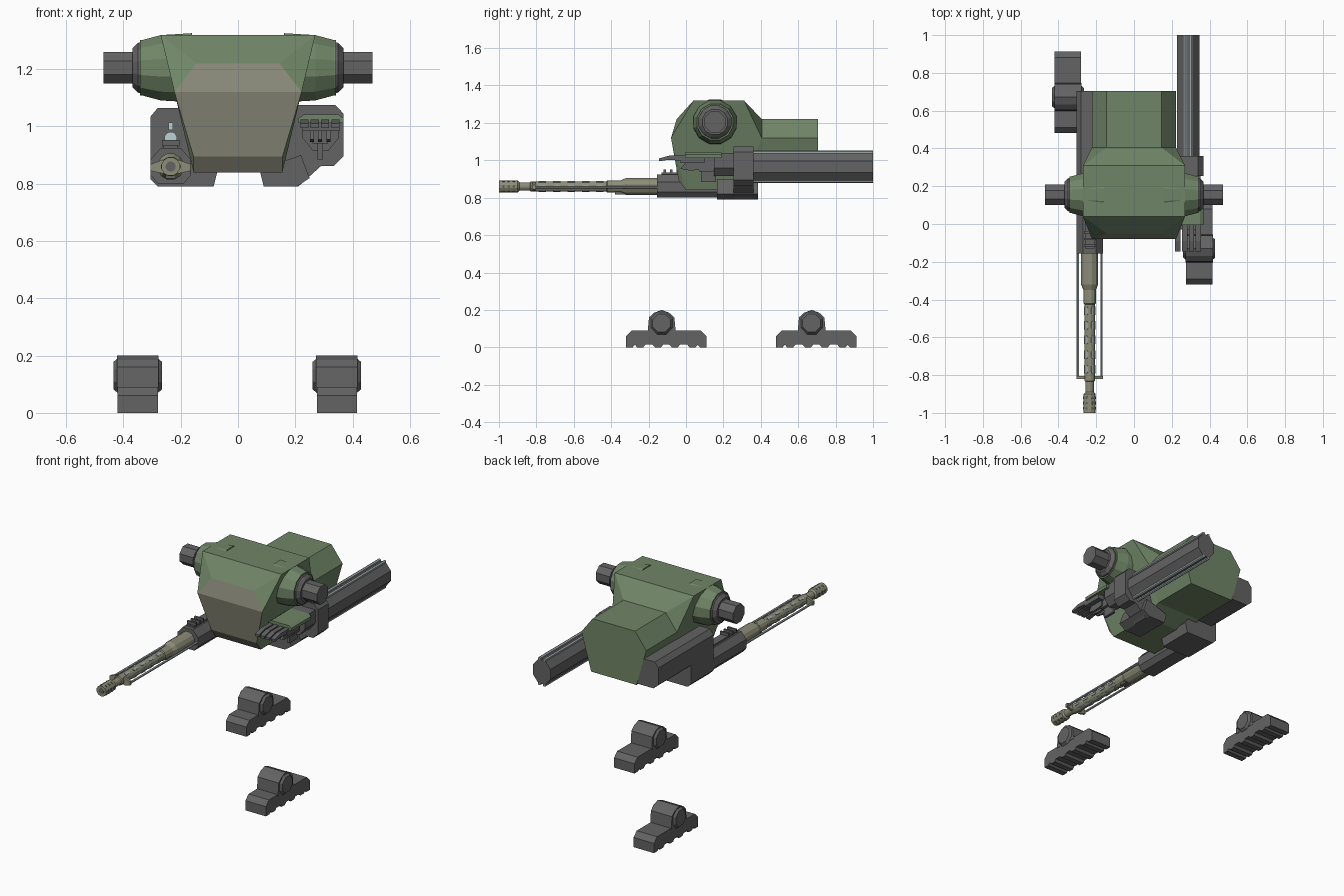
import bpy, bmesh, math
from mathutils import Vector

if "Cube" in bpy.data.objects:
    bpy.data.objects.remove(bpy.data.objects["Cube"], do_unlink=True)


def material(name, r, g, b):
    m = bpy.data.materials.new(name)
    m.use_nodes = True
    m.diffuse_color = (r, g, b, 1)
    m.node_tree.nodes["Principled BSDF"].inputs["Base Color"].default_value = (r, g, b, 1)
    return m


GREEN = material("armour green", .16, .235, .135)
TAN = material("warm grey plate", .25, .25, .19)
KHAKI = material("barrel khaki", .27, .27, .19)
DARK = material("dark grey metal", .125, .125, .125)
STEEL = material("pale steel", .34, .39, .40)
LAMP = material("pale blue lamp", .5, .65, .68)


def finish(name, bm, *mats):
    bmesh.ops.recalc_face_normals(bm, faces=bm.faces[:])
    me = bpy.data.meshes.new(name)
    bm.to_mesh(me)
    bm.free()
    for m in mats:
        me.materials.append(m)
    ob = bpy.data.objects.new(name, me)
    bpy.context.collection.objects.link(ob)
    return ob


def loft(name, rings, mat):
    """Join rings of equal length and cap both ends."""
    bm = bmesh.new()
    vs = [[bm.verts.new(p) for p in ring] for ring in rings]
    n = len(vs[0])
    for a, b in zip(vs, vs[1:]):
        for i in range(n):
            bm.faces.new((a[i], a[(i + 1) % n], b[(i + 1) % n], b[i]))
    bm.faces.new(vs[0])
    bm.faces.new(vs[-1])
    return finish(name, bm, mat)


def place(axis, u, v, t):
    return (t, u, v) if axis == "X" else (u, t, v)


def prism(name, pts, axis, t0, t1, mat):
    return loft(name, [[place(axis, u, v, t) for u, v in pts] for t in (t0, t1)], mat)


def turned(name, axis, centre, profile, sides, mat, squash=1):
    """Lathe a (position, radius) profile along an axis."""
    rings = []
    for t, r in profile:
        angles = [2 * math.pi * (i + .5) / sides for i in range(sides)]
        rings.append([place(axis, centre[0] + squash * r * math.cos(a),
                            centre[1] + r * math.sin(a), t) for a in angles])
    return loft(name, rings, mat)


def box(name, x0, x1, y0, y1, z0, z1, mat):
    return prism(name, [(x0, z0), (x1, z0), (x1, z1), (x0, z1)], "Y", y0, y1, mat)


def both(pts):
    return [(s * x, y, z) for x, y, z in pts for s in (-1, 1)]


# Main hull with a pale front plate
bm = bmesh.new()
for p in both([(.27, .04, 1.32), (.27, .31, 1.32), (.145, -.05, 1.22), (.145, .405, 1.22),
               (.222, -.08, 1.12), (.222, .405, 1.12), (.155, -.04, .895),
               (.155, .0, .84), (.155, .3, .84), (.155, .405, .89)]):
    bm.verts.new(p)
bmesh.ops.convex_hull(bm, input=bm.verts[:])
bmesh.ops.dissolve_limit(bm, angle_limit=.02, verts=bm.verts[:], edges=bm.edges[:])
bm.normal_update()
for f in bm.faces:
    if f.normal.y < -.5 and f.calc_center_median().z < 1.2:
        f.material_index = 1
finish("main_hull", bm, GREEN, TAN)

# Rear engine block
prism("rear_block", [(-.145, 1.22), (.145, 1.22), (.222, 1.12), (.155, .89),
                     (-.155, .89), (-.222, 1.12)], "Y", .39, .705, GREEN)

# Shoulder joints and hip mounting brackets on both sides
for side, s in (("right", -1), ("left", 1)):
    hub = (.155, 1.205)
    turned(side + "_shoulder_collar", "X", hub, [(s * .16, .125), (s * .27, .118), (s * .335, .1),
                                                 (s * .342, .1)], 12, GREEN)
    turned(side + "_shoulder_ring", "X", hub, [(s * .335, .092), (s * .35, .09),
                                               (s * .368, .07)], 12, DARK)
    turned(side + "_shoulder_pin", "X", hub, [(s * .36, .06), (s * .47, .06)], 8, DARK)

# Right weapon bracket and feed box
prism("right_bracket", [(-.305, 1.035), (-.28, 1.065), (-.2, 1.065), (-.07, .85), (-.085, .79),
                        (-.28, .79), (-.305, .815)], "Y", .165, .385, DARK)
prism("feed_box", [(-.305, 1.035), (-.28, 1.065), (-.2, 1.065), (-.16, .9),
                   (-.27, .9), (-.305, .93)], "Y", .3, .705, DARK)

# Gun receiver, sights and lamps
GX, GZ = -.235, .86
prism("gun_receiver", [(GX + x, z) for x, z in [(-.07, .83), (-.045, .8), (.045, .8), (.07, .83),
                                               (.07, .885), (.035, .925), (-.035, .925), (-.07, .885)]],
      "Y", -.155, .3, DARK)
box("receiver_cover", GX - .025, GX + .025, -.13, .17, .92, .935, DARK)
for y in (-.12, -.085, -.05):
    box("sight_post", GX - .03, GX + .03, y, y + .012, .93, .952, DARK)
turned("round_lamp", "Y", (GX, .96), [(.158, .022), (.17, .022)], 12, LAMP)
box("slot_lamp", GX - .008, GX + .008, .158, .17, .988, 1.014, LAMP)

# Barrel, muzzle brake and vents
turned("barrel", "Y", (GX, GZ), [(-.15, .047), (-.32, .047), (-.35, .034), (-.42, .034), (-.425, .029),
                                 (-.83, .029), (-.835, .023), (-.89, .023), (-.9, .033),
                                 (-1.0, .033)], 12, KHAKI)
turned("muzzle_bore", "Y", (GX, GZ), [(-.998, .018), (-1.001, .018)], 12, DARK)


def vents(name, first, step, count, length, radius, mat):
    bm = bmesh.new()
    for k in range(count):
        y = first - step * k
        for i in range(6):
            a = math.pi / 3 * i
            out = Vector((math.cos(a), 0, math.sin(a)))
            across = Vector((-out.z, 0, out.x)) * .007
            mid = Vector((GX, y, GZ)) + out * radius
            corners = [mid + across * u + Vector((0, length * v / 2, 0))
                       for u, v in ((-1, -.7), (0, -1), (1, -.7), (1, .7), (0, 1), (-1, .7))]
            low = [bm.verts.new(c - out * .006) for c in corners]
            top = [bm.verts.new(c) for c in corners]
            bm.faces.new(top)
            for j in range(6):
                bm.faces.new((low[j], low[(j + 1) % 6], top[(j + 1) % 6], top[j]))
    finish(name, bm, mat)


vents("barrel_vents", -.46, .077, 5, .045, .031, STEEL)
vents("muzzle_vents", -.92, .028, 3, .014, .034, DARK)

# Guide rods beside the barrel
for s in (-1, 1):
    turned("guide_rod", "Y", (GX + s * .063, GZ - .005), [(-.15, .007), (-.81, .007)], 6, STEEL)
    prism("guide_wing", [(GX + s * .025, .885), (GX + s * .07, .868), (GX + s * .07, .845),
                         (GX + s * .025, .835)], "Y", -.82, -.805, KHAKI)
box("lower_rail", GX - .018, GX + .018, -.38, -.15, .818, .84, DARK)

# Left launcher bracket, tube and rails
prism("left_bracket", [(.21, 1.075), (.34, 1.075), (.368, 1.045), (.368, .895), (.335, .862),
                       (.29, .862), (.21, .79), (.09, .79), (.075, .85), (.16, .9)],
      "Y", .255, .36, DARK)
prism("left_lower_mount", [(.22, .9), (.25, .82), (.205, .79), (.09, .79), (.075, .85)],
      "Y", .165, .385, DARK)
LX, LZ = .287, .965
turned("launcher_tube", "Y", (LX, LZ), [(.33, .08), (1.0, .08)], 8, DARK, squash=.8)
for z in (LZ - .077, LZ + .077):
    for dx in (-.018, .018):
        turned("launcher_rail", "Y", (LX + dx, z), [(.36, .01), (1.0, .01)], 6, STEEL)

# Forearm and gripping hand
prism("forearm", [(.225, 1.04), (.352, 1.04), (.352, .96), (.315, .915), (.262, .915), (.225, .96)],
      "Y", .15, .26, DARK)
box("wrist", .26, .315, .07, .16, .94, 1.02, DARK)
prism("hand_guard", [(.212, 1.012), (.368, 1.012), (.368, 1.03), (.35, 1.042), (.23, 1.042),
                     (.212, 1.03)], "Y", -.005, .19, GREEN)
box("palm", .225, .355, -.03, .1, .985, 1.014, DARK)
for i in range(4):
    x = .218 + .036 * i
    prism("finger", [(.0, 1.025), (-.09, 1.025), (-.145, 1.01), (-.145, .995), (-.09, 1.003),
                     (.0, .995)], "X", x, x + .028, DARK)
for x in (.258, .287, .316):
    prism("lower_claw", [(.09, 1.0), (.0, .99), (-.03, .955), (.02, .945), (.09, .95)],
          "X", x - .007, x + .007, DARK)
box("thumb", .278, .296, .08, .16, .885, .95, DARK)

# Feet with toothed soles and ankle joints
teeth = []
for c in (-.14, -.045, .045, .14):
    teeth += [(c - .028, .014), (c - .016, .0), (c + .016, .0), (c + .028, .014)]
teeth = [(-.215, .0), (-.18, .0)] + teeth + [(.18, .0), (.215, .0)]
upper = [(.215, .06), (.185, .09), (-.185, .09), (-.215, .06)]
ankle = [(-.075, .08), (-.068, .16), (-.04, .185), (.0, .2), (.04, .185), (.068, .16), (.075, .08)]
for side, x, y in (("left", .345, -.105), ("right", -.35, .697)):
    prism(side + "_foot", [(y + u, v) for u, v in teeth + upper], "X", x - .07, x + .07, DARK)
    ay = y - .025
    prism(side + "_ankle_block", [(ay + u, v) for u, v in ankle], "X", x - .072, x + .072, DARK)
    turned(side + "_ankle_pin", "X", (ay, .13), [(x - .085, .052), (x - .07, .065), (x + .07, .065),
                                                 (x + .085, .052)], 8, DARK)
